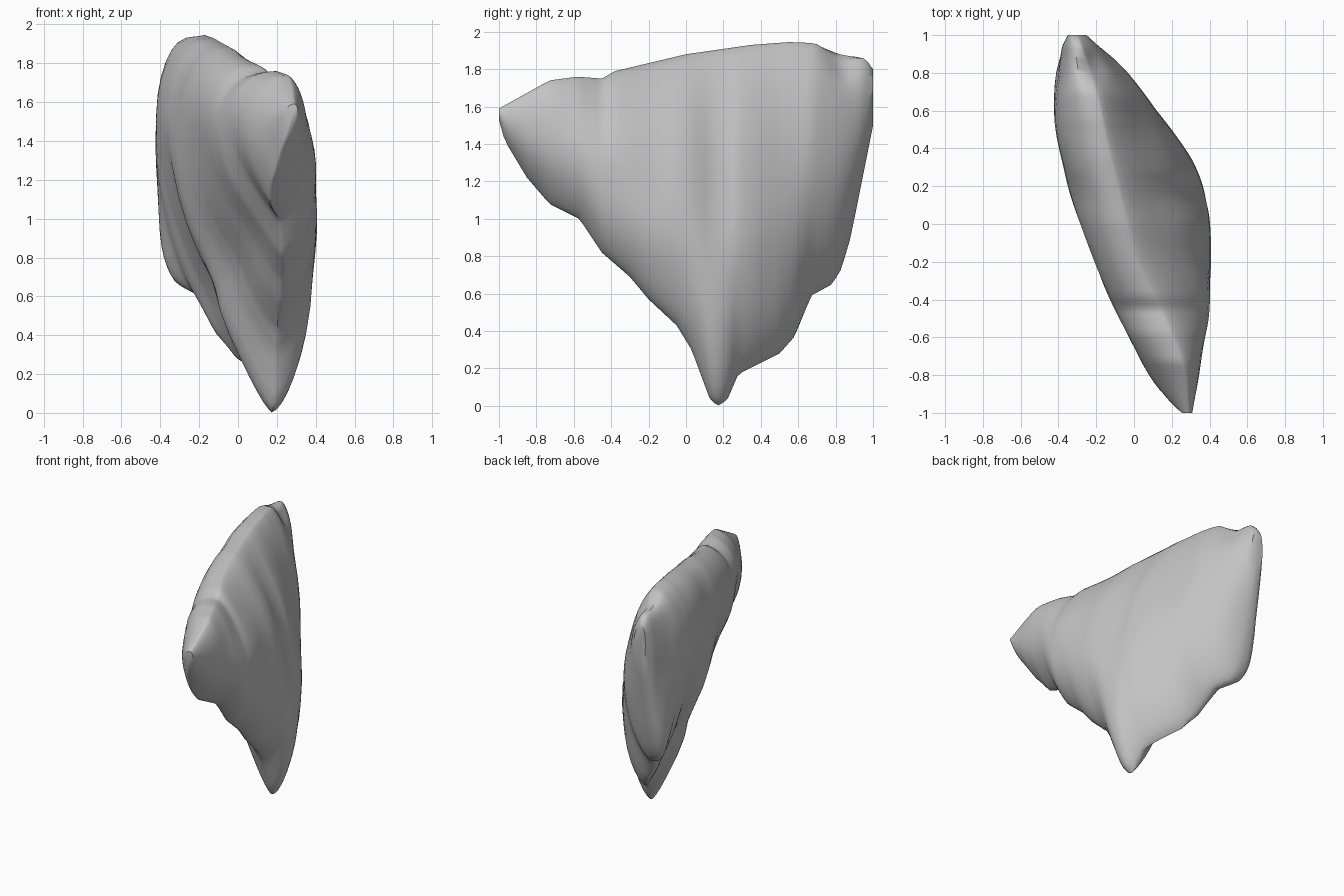
import bpy
import bmesh
import math
from mathutils import Vector, noise

default_cube = bpy.data.objects.get("Cube")
if default_cube:
    bpy.data.objects.remove(default_cube)

# Guide curves along the length of the slab: (y, value)
BOTTOM_Z = [(-1, 1.53), (-.97, 1.42), (-.85, 1.22), (-.73, 1.08), (-.57, 1), (-.45, .82),
            (-.3, .69), (-.2, .57), (-.05, .43), (.03, .3), (.13, .03), (.17, 0), (.22, .03),
            (.28, .17), (.5, .28), (.58, .37), (.67, .59), (.78, .65), (.83, .73), (.88, .9),
            (.92, 1.1), (1, 1.5)]
TOP_Z = [(-1, 1.59), (-.73, 1.74), (-.58, 1.76), (-.45, 1.75), (-.38, 1.79), (0, 1.88),
         (.35, 1.93), (.55, 1.945), (.7, 1.94), (.9, 1.88), (.96, 1.86), (1, 1.8)]
RIGHT_X = [(-1, .26), (-.95, .2), (-.8, .08), (-.68, .01), (-.42, -.12), (-.2, -.2),
           (0, -.27), (.2, -.33), (.4, -.38), (.56, -.42), (.75, -.43), (.9, -.4), (1, -.35)]
LEFT_X = [(-1, .31), (-.85, .32), (-.67, .36), (-.5, .41), (-.3, .425), (0, .415),
          (.28, .35), (.53, .18), (.76, 0), (.9, -.13), (1, -.25)]
RIDGE_X = [(-1, .29), (-.75, .27), (-.45, .14), (-.2, .01), (0, -.04), (.4, -.14),
           (.7, -.2), (1, -.3)]
KEEL_X = [(-1, .28), (-.95, .23), (-.85, .17), (-.73, .15), (-.57, .22), (-.4, .23),
          (-.05, .2), (.17, .18), (.28, .15), (.5, 0), (.65, -.12), (.75, -.25), (.85, -.29),
          (1, -.3)]

STATIONS = 80
STEPS = 20


def lerp(a, b, t):
    return a + (b - a) * t


def follow(curve, y):
    """Value of a guide curve at y."""
    for (y0, a), (y1, b) in zip(curve, curve[1:]):
        if y <= y1:
            return lerp(a, b, max(0, (y - y0) / (y1 - y0)))
    return curve[-1][1]


def follow_soft(curve, y):
    """Guide curve value with its corners rounded, exact at both ends."""
    reach = min(.1, 1 - abs(y))
    return sum(follow(curve, y + reach * k / 4) for k in range(-4, 5)) / 9


def ramp(y, start, end):
    return min(1, max(0, (y - start) / (end - start)))


def bump(value, centre, width):
    return math.exp(-((value - centre) / width) ** 2)


def section_point(y, t, side):
    """Point on the cross-section; t runs from keel to ridge."""
    z = lerp(follow(BOTTOM_Z, y), follow(TOP_Z, y), t)
    keel, ridge = follow_soft(KEEL_X, y), follow_soft(RIDGE_X, y)
    back_end = ramp(y, .5, .8)
    # The left face swells low down, the right one has a heavy shoulder at the top
    if side > 0:
        limit, widest = LEFT_X, .4
        skew, power = lerp(1, .85, ramp(y, 0, .5)), .7
    else:
        limit, widest = RIGHT_X, lerp(.65, .5, back_end)
        skew, power = lerp(1.7, 1, back_end), lerp(.44, .28, back_end)
    swell = max(0, math.sin(math.pi * t ** skew)) ** power
    reach = follow_soft(limit, y) - lerp(keel, ridge, widest)
    x = lerp(keel, ridge, t) + reach * swell
    if side < 0:
        # Undercut fold across the rough side
        x += .05 * swell * bump(z, .74 - .4 * y, .15) * (1 - back_end)
    # Weathered unevenness
    x += .015 * swell * noise.noise(Vector((side * 3, y * 3, z * 3)))
    # Scooped chip at the back of the ridge
    z -= .07 * bump(y, .84, .09) * bump(x, -.2, .08) * bump(t, 1, .15)
    return Vector((x, y, z))


def build_rock():
    bm = bmesh.new()
    ts = [(1 - math.cos(math.pi * i / STEPS)) / 2 for i in range(STEPS + 1)]
    ring_plan = [(t, 1) for t in ts] + [(t, -1) for t in reversed(ts[1:-1])]
    rings = []
    for i in range(STATIONS + 1):
        y = -1 + 2 * i / STATIONS
        rings.append([bm.verts.new(section_point(y, t, s)) for t, s in ring_plan])
    count = len(ring_plan)
    for a, b in zip(rings, rings[1:]):
        for i in range(count):
            j = (i + 1) % count
            bm.faces.new((a[i], a[j], b[j], b[i]))
    for end in (rings[0], rings[-1]):
        bm.faces.new(end)
    bmesh.ops.recalc_face_normals(bm, faces=bm.faces)
    mesh = bpy.data.meshes.new("rock_slab")
    bm.to_mesh(mesh)
    bm.free()
    rock = bpy.data.objects.new("rock_slab", mesh)
    bpy.context.collection.objects.link(rock)
    return rock


# Plain stone colour
stone = bpy.data.materials.new("stone_grey")
stone.use_nodes = True
grey = (.55, .55, .55, 1)
stone.diffuse_color = grey
stone.node_tree.nodes["Principled BSDF"].inputs["Base Color"].default_value = grey

rock = build_rock()
rock.data.materials.append(stone)
bpy.ops.object.select_all(action='DESELECT')
rock.select_set(True)
bpy.context.view_layer.objects.active = rock
bpy.ops.object.shade_smooth_by_angle(angle=math.radians(45))
